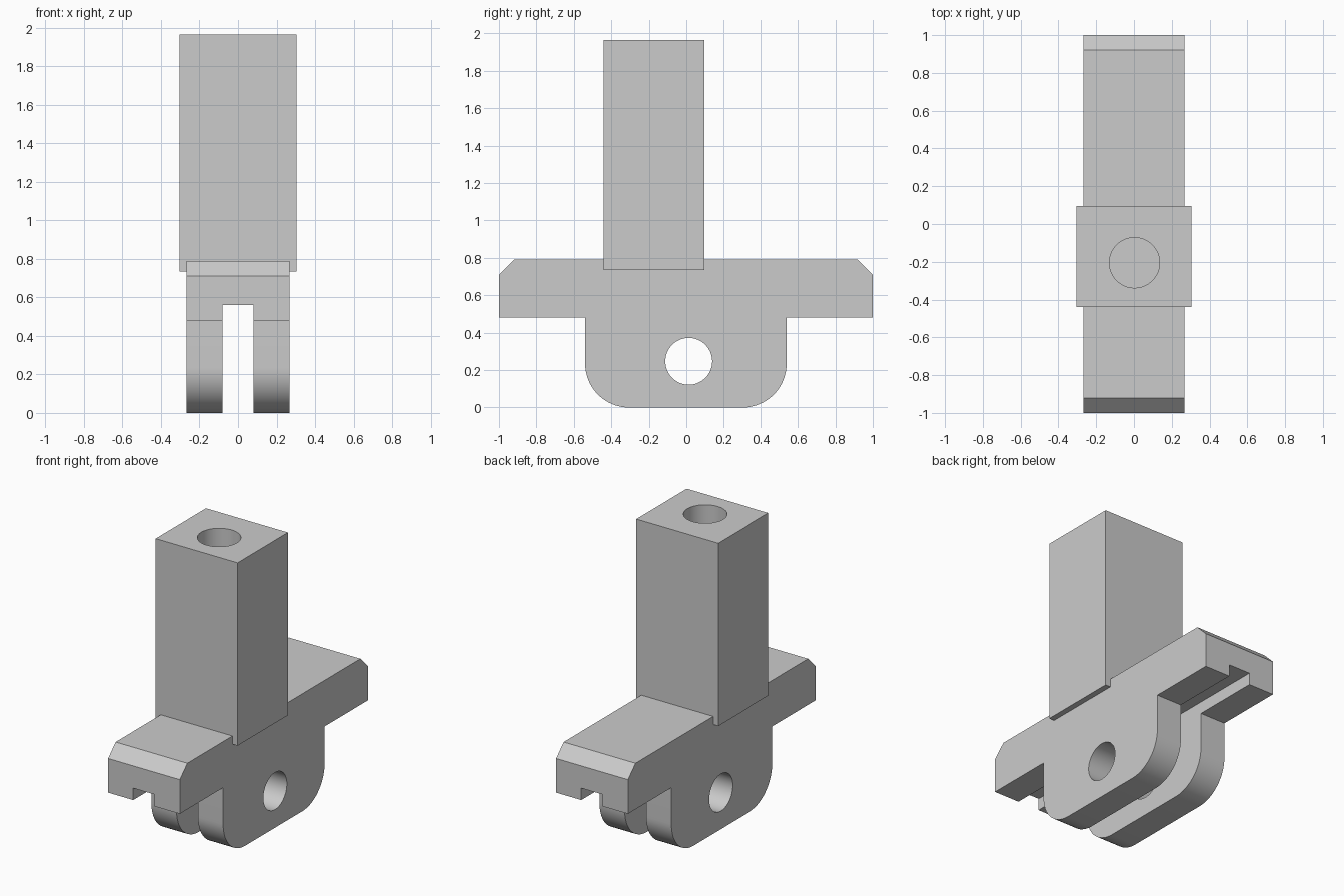
import bpy
import bmesh
from math import sin, cos, pi, radians
from mathutils import Matrix, Vector

cube = bpy.data.objects.get("Cube")
if cube:
    bpy.data.objects.remove(cube)

grey = bpy.data.materials.new("plain grey")
grey.use_nodes = True
grey.diffuse_color = (0.6, 0.6, 0.6, 1)
grey.node_tree.nodes["Principled BSDF"].inputs["Base Color"].default_value = grey.diffuse_color


def finish(name, bm):
    """Turn a bmesh into a grey object."""
    bmesh.ops.recalc_face_normals(bm, faces=bm.faces)
    mesh = bpy.data.meshes.new(name)
    bm.to_mesh(mesh)
    bm.free()
    mesh.materials.append(grey)
    obj = bpy.data.objects.new(name, mesh)
    bpy.context.collection.objects.link(obj)
    return obj


def box(name, low, high):
    low, high = Vector(low), Vector(high)
    bm = bmesh.new()
    bmesh.ops.create_cube(bm, size=1, matrix=Matrix.Translation((low + high) / 2)
                          @ Matrix.Diagonal((*(high - low), 1)))
    return finish(name, bm)


def cylinder(name, centre, radius, depth, rotation=Matrix()):
    bm = bmesh.new()
    bmesh.ops.create_cone(bm, cap_ends=True, segments=64, radius1=radius, radius2=radius,
                          depth=depth, matrix=Matrix.Translation(centre) @ rotation)
    return finish(name, bm)


def select_only(obj):
    bpy.ops.object.select_all(action='DESELECT')
    obj.select_set(True)
    bpy.context.view_layer.objects.active = obj


def cut(obj, cutter):
    """Subtract the cutter from the object, then discard it."""
    mod = obj.modifiers.new("cut", 'BOOLEAN')
    mod.operation = 'DIFFERENCE'
    mod.solver = 'EXACT'
    mod.object = cutter
    select_only(obj)
    bpy.ops.object.modifier_apply(modifier=mod.name)
    bpy.data.objects.remove(cutter)


# Bracket body: half of the side profile, mirrored and extruded across x
half_width, lug, radius = 0.267, 0.54, 0.235
half = [(lug - radius + radius * sin(a), radius - radius * cos(a))
        for a in (i * pi / 32 for i in range(17))]
half += [(lug, 0.48), (1, 0.48), (1, 0.71), (0.92, 0.79)]
profile = half + [(-y, z) for y, z in reversed(half)]
bm = bmesh.new()
face = bm.faces.new([bm.verts.new((-half_width, y, z)) for y, z in profile])
side = bmesh.ops.extrude_face_region(bm, geom=[face])
bmesh.ops.translate(bm, vec=(2 * half_width, 0, 0),
                    verts=[v for v in side["geom"] if isinstance(v, bmesh.types.BMVert)])
body = finish("bracket_body", bm)

# Lengthwise slot and cross pin hole
cut(body, box("slot_cutter", (-0.08, -1.2, -0.2), (0.08, 1.2, 0.56)))
cut(body, cylinder("pin_hole_cutter", (0, 0.013, 0.247), 0.125, 1,
                   Matrix.Rotation(pi / 2, 4, 'Y')))

# Square post with a round bore
post = box("square_post", (-0.305, -0.44, 0.735), (0.305, 0.095, 1.965))
cut(post, cylinder("bore_cutter", (0.003, -0.205, 1.4), 0.133, 2))

for obj in (body, post):
    select_only(obj)
    bpy.ops.object.shade_smooth_by_angle(angle=radians(30))
